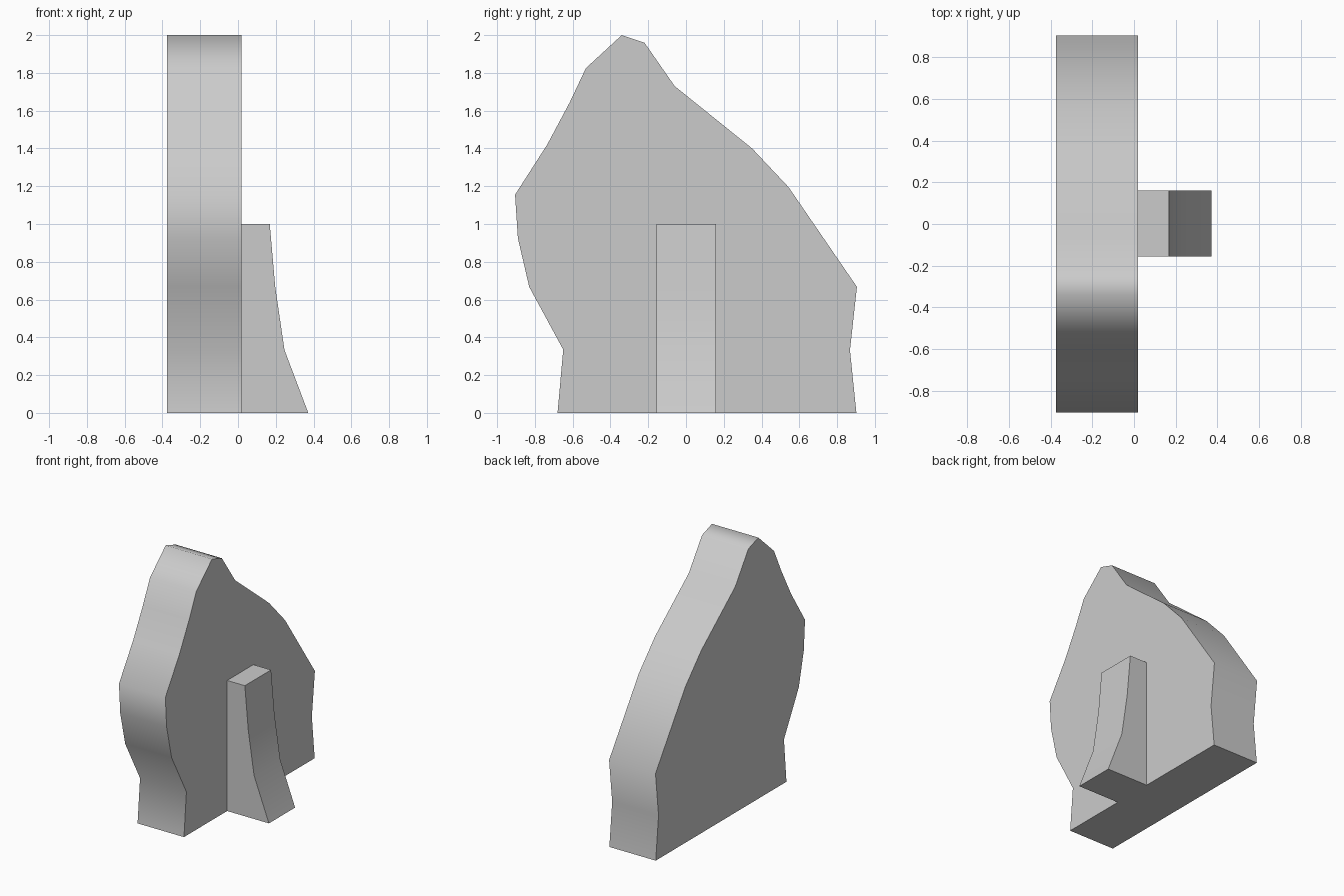
import bpy, bmesh, math
from mathutils import Vector

if "Cube" in bpy.data.objects:
    bpy.data.objects.remove(bpy.data.objects["Cube"])


def extrude_profile(name, points, offset):
    """Closed planar outline pushed along offset into a solid."""
    bm = bmesh.new()
    face = bm.faces.new([bm.verts.new(p) for p in points])
    result = bmesh.ops.extrude_face_region(bm, geom=[face])
    moved = [g for g in result["geom"] if isinstance(g, bmesh.types.BMVert)]
    bmesh.ops.translate(bm, verts=moved, vec=Vector(offset))
    # keep the starting outline as the second cap
    if not face.is_valid or len(bm.faces) < len(points) + 2:
        bmesh.ops.holes_fill(bm, edges=bm.edges[:], sides=0)
    bmesh.ops.recalc_face_normals(bm, faces=bm.faces)
    mesh = bpy.data.meshes.new(name)
    bm.to_mesh(mesh)
    bm.free()
    obj = bpy.data.objects.new(name, mesh)
    bpy.context.collection.objects.link(obj)
    bpy.ops.object.select_all(action='DESELECT')
    obj.select_set(True)
    bpy.context.view_layer.objects.active = obj
    bpy.ops.object.shade_smooth_by_angle(angle=math.radians(65))
    return obj


# Upright slab: irregular outline in (y, z), extruded along x
outline = [(-0.68, 0), (-0.65, 0.335), (-0.83, 0.667), (-0.89, 0.925),
           (-0.905, 1.155), (-0.735, 1.42), (-0.615, 1.645), (-0.53, 1.825),
           (-0.34, 2.0), (-0.22, 1.96), (-0.06, 1.73), (0.35, 1.40),
           (0.543, 1.195), (0.905, 0.667), (0.868, 0.333), (0.902, 0)]
extrude_profile("upright_slab", [(-0.375, y, z) for y, z in outline], (0.393, 0, 0))

# Flared prop: profile in (x, z), extruded along y
prop = [(0.018, 0), (0.372, 0), (0.246, 0.333), (0.197, 0.667),
        (0.168, 1.0), (0.018, 1.0)]
extrude_profile("support_prop", [(x, -0.157, z) for x, z in prop], (0, 0.317, 0))
